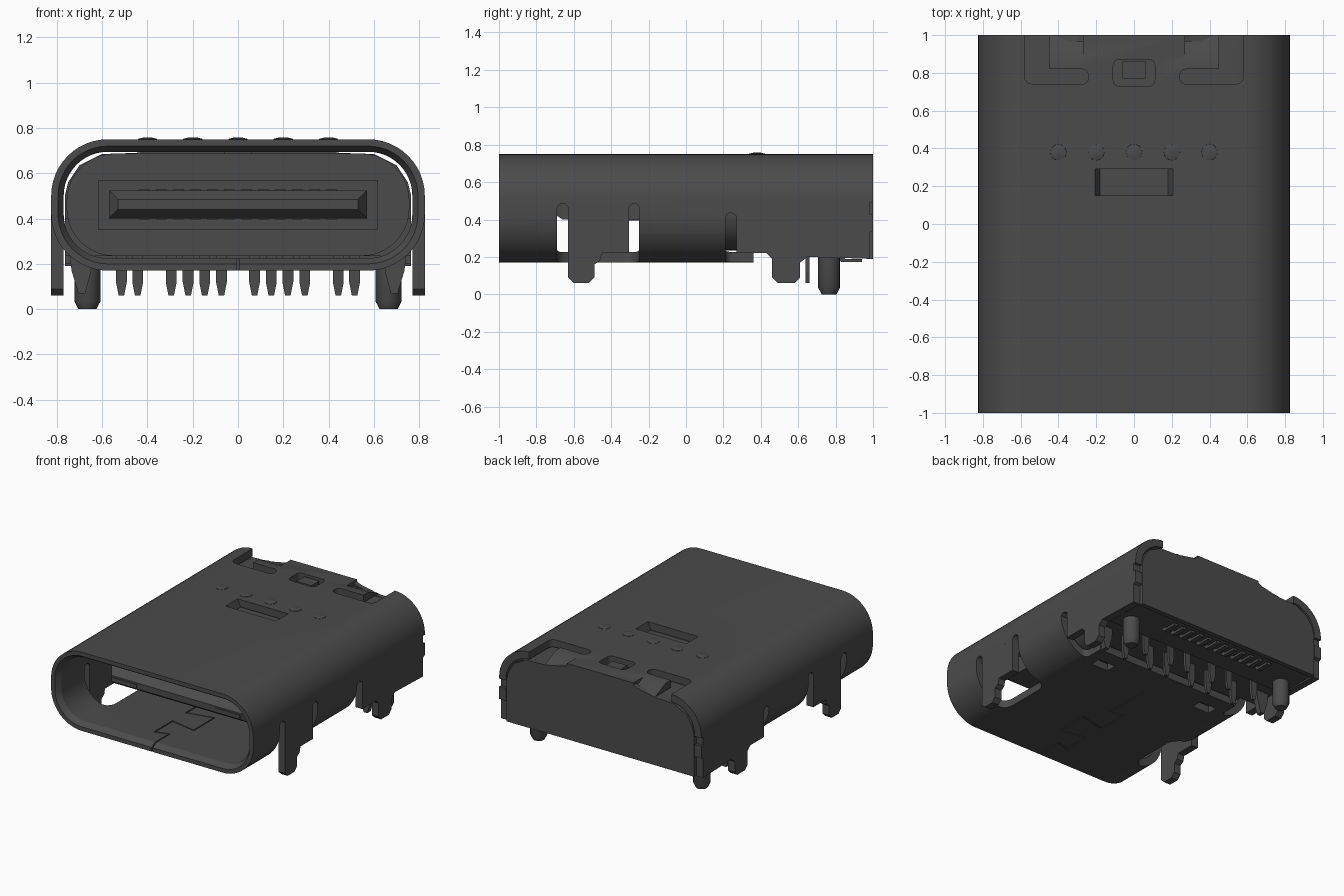
import bpy, bmesh, math
from mathutils import Vector

old = bpy.data.objects.get("Cube")
if old:
    bpy.data.objects.remove(old, do_unlink=True)

COLOR = (0.07, 0.07, 0.07, 1)
mat = bpy.data.materials.new("dark grey")
mat.use_nodes = True
mat.diffuse_color = COLOR
mat.node_tree.nodes["Principled BSDF"].inputs["Base Color"].default_value = COLOR


def make(name, bm):
    bmesh.ops.recalc_face_normals(bm, faces=bm.faces)
    me = bpy.data.meshes.new(name)
    bm.to_mesh(me)
    bm.free()
    me.materials.append(mat)
    ob = bpy.data.objects.new(name, me)
    bpy.context.scene.collection.objects.link(ob)
    return ob


def loft(name, rings, closed=False):
    """Skin a list of equal-length point rings; cap the ends unless closed."""
    bm = bmesh.new()
    vs = [[bm.verts.new(p) for p in r] for r in rings]
    n = len(vs[0])
    pairs = list(zip(vs, vs[1:])) + ([(vs[-1], vs[0])] if closed else [])
    for a, b in pairs:
        for i in range(n):
            bm.faces.new((a[i], a[(i + 1) % n], b[(i + 1) % n], b[i]))
    if not closed:
        bm.faces.new(vs[0])
        bm.faces.new(vs[-1])
    return make(name, bm)


def prism(name, pts, axis, a, b):
    """Extrude a 2D outline along an axis from a to b."""
    place = {"x": lambda u, v, t: (t, u, v),
             "y": lambda u, v, t: (u, t, v),
             "z": lambda u, v, t: (u, v, t)}[axis]
    return loft(name, [[place(u, v, t) for u, v in pts] for t in (a, b)])


def rounded(u0, u1, v0, v1, r, n=6):
    pts = []
    for k, (cu, cv) in enumerate(((u1 - r, v1 - r), (u0 + r, v1 - r),
                                  (u0 + r, v0 + r), (u1 - r, v0 + r))):
        for i in range(n + 1):
            t = math.pi / 2 * (k + i / n)
            pts.append((cu + r * math.cos(t), cv + r * math.sin(t)))
    return pts


def box(name, x0, x1, y0, y1, z0, z1):
    return prism(name, [(x0, y0), (x1, y0), (x1, y1), (x0, y1)], "z", z0, z1)


def flip(pts, s):
    return [(s * u, v) for u, v in pts]


def cut(ob, cutters):
    for c in cutters:
        c.hide_render = True
        m = ob.modifiers.new("cut", "BOOLEAN")
        m.operation, m.solver, m.object = "DIFFERENCE", "EXACT", c
    dg = bpy.context.evaluated_depsgraph_get()
    me = bpy.data.meshes.new_from_object(ob.evaluated_get(dg))
    ob.modifiers.clear()
    ob.data = me
    for c in cutters:
        bpy.data.objects.remove(c, do_unlink=True)


def smooth(ob, deg=30):
    bpy.ops.object.select_all(action="DESELECT")
    ob.select_set(True)
    bpy.context.view_layer.objects.active = ob
    bpy.ops.object.shade_smooth_by_angle(angle=math.radians(deg))


# Stadium-shaped metal shell with a chamfered mouth
def shell_ring(d, y):
    return [(u, y, v) for u, v in
            rounded(-.825 + d, .825 - d, .17 + d, .75 - d, .25 - d, 12)]


shell = loft("shell", [shell_ring(0, -1), shell_ring(0, 1), shell_ring(.055, 1),
                       shell_ring(.055, -.96), shell_ring(.03, -1)], closed=True)
cutters = [
    # latch recess and window in the top, open underside at the rear
    prism("latch_cut", [(-.215, .77), (.215, .77), (.165, .66), (-.165, .66)], "y", .15, .29),
    prism("window_cut", rounded(-.11, .11, .73, .87, .03), "z", .66, .8),
    box("rear_under_cut", -.7, .7, .36, 1.1, 0, .3),
]
for s in (1, -1):
    cutters += [
        # side openings left by the bent-down legs, with round-topped slots
        prism("opening_cut", flip(rounded(.57, 1, -.69, -.25, .08), s), "z", 0, .46),
        prism("rear_opening_cut", flip(rounded(.6, 1.1, .21, 1.2, .04), s), "z", 0, .42),
        prism("slot_cut", rounded(-.69, -.63, .3, .485, .029), "x", s * .7, s * .9),
        prism("slot_cut", rounded(-.305, -.25, .3, .485, .027), "x", s * .7, s * .9),
        prism("slot_cut", rounded(.21, .27, .3, .435, .029), "x", s * .7, s * .9),
        # L-shaped slots and sloped fingers at the rear of the top
        prism("finger_cut", flip(rounded(.24, .57, .74, .82, .038), s), "z", .67, .8),
        prism("finger_cut", flip(rounded(.45, .58, .742, 1.2, .04), s), "z", .67, .8),
        prism("finger_slope", [(.86, .76), (1.01, .69), (1.01, .8)], "x", s * .27, s * .47),
        # notch in the rear edge of the side, small hole in the floor
        box("edge_notch", s * .7, s * .9, .98, 1.1, .43, .49),
        box("floor_cut", s * .38, s * .52, .17, .25, .1, .232),
    ]
# Interlocking seam along the floor
seam = [(0, -1.02), (0, -.8), (-.1, -.83), (-.1, -.62), (.1, -.66), (.1, -.42),
        (-.1, -.46), (-.1, -.22), (0, -.25), (0, .1)]
for p, q in zip(seam, seam[1:]):
    a, b = Vector(p), Vector(q)
    d = (b - a).normalized() * .004
    n = Vector((-d.y, d.x))
    cutters.append(prism("seam_cut", [tuple(v) for v in
                         (a - d + n, a - d - n, b + d - n, b + d + n)], "z", .1, .24))
cut(shell, cutters)
smooth(shell)

# Flat side tabs with solder legs, pegs and rear hooks
front_tab = [(-.63, .46), (-.63, .09), (-.60, .06), (-.52, .06), (-.49, .09), (-.49, .16),
             (-.46, .18), (-.45, .22), (-.305, .22), (-.305, .46)]
rear_tab = [(.27, .42), (.27, .22), (.43, .22), (.46, .19), (.46, .09), (.49, .06),
            (.58, .06), (.61, .09), (.61, .17), (.65, .20), (.98, .19), (.98, .33),
            (1.0, .34), (1.0, .42)]
hook = [(.64, .25), (.745, .25), (.735, .17), (.705, .07), (.675, .07), (.65, .16)]
for s, side in ((1, "left"), (-1, "right")):
    prism("front_leg_" + side, front_tab, "x", s * .77, s * .825)
    prism("rear_leg_" + side, rear_tab, "x", s * .77, s * .825)
    prism("hook_" + side, flip(hook, s), "y", .5, .54)
    peg = loft("peg_" + side, [[(s * .665 + r * math.cos(t), .765 + r * math.sin(t), z)
                                for t in [math.tau * i / 20 for i in range(20)]]
                               for r, z in ((.058, .25), (.058, .035), (.04, 0))])
    smooth(peg)

# Insulating body behind the cavity, and its rear foot
body = prism("body", rounded(-.757, .757, .235, .687, .21, 10), "y", .14, .97)
smooth(body)
box("body_foot", -.765, .765, .66, .965, .2, .4)
box("body_floor", -.765, .765, .38, .7, .235, .4)
box("window_block", -.06, .06, .77, .86, .66, .735)

# Rear cover plate
half = [(.25, .745), (.30, .72), (.45, .69), (.60, .685), (.70, .635),
        (.75, .56), (.765, .50), (.765, .19)]
prism("rear_cover", half + [(-x, z) for x, z in reversed(half)], "y", .965, 1)

# Tongue: stepped base and a thin chamfered plate
prism("tongue_base", [(-.615, .35), (.615, .35), (.615, .57), (-.615, .57)], "y", -.1, .16)
loft("tongue", [[(-w, y, a), (w, y, a), (w, y, b), (-w, y, b)]
                for w, y, a, b in ((.53, -.72, .44, .485), (.57, -.66, .4, .525),
                                   (.57, -.05, .4, .525))])
for s in (1, -1):
    box("tongue_edge_plate", s * .32, s * .52, -.725, -.6, .447, .474)
for i in range(12):
    x = (i - 5.5) * .075
    box("contact_top", x - .022, x + .022, -.6, -.08, .52, .53)
    box("contact_bottom", x - .022, x + .022, -.6, -.08, .395, .405)

# Through-hole pins in two staggered rows, and surface tails behind them
for i, x in enumerate((.073, .147, .22, .295, .443, .515)):
    for s in (1, -1):
        y = .65 if (i % 2 == 0) == (s > 0) else .52
        c = s * x
        prism("pin", [(c - .024, .28), (c - .024, .12), (c - .012, .06), (c + .012, .06),
                      (c + .024, .12), (c + .024, .28)], "y", y - .01, y + .01)
for i in range(12):
    x = (i - 5.5) * .075
    prism("tail", [(.79, .22), (.83, .172), (.94, .172), (.94, .19), (.85, .19), (.82, .22)],
          "x", x - .017, x + .017)

# Row of shallow weld bumps on top
for i in range(5):
    cx = (i - 2) * .2
    bump = loft("weld_bump", [[(cx + r * math.cos(t), .38 + r * math.sin(t), z)
                               for t in [math.tau * k / 20 for k in range(20)]]
                              for r, z in ((.044, .745), (.042, .752), (.022, .757))])
    smooth(bump)
